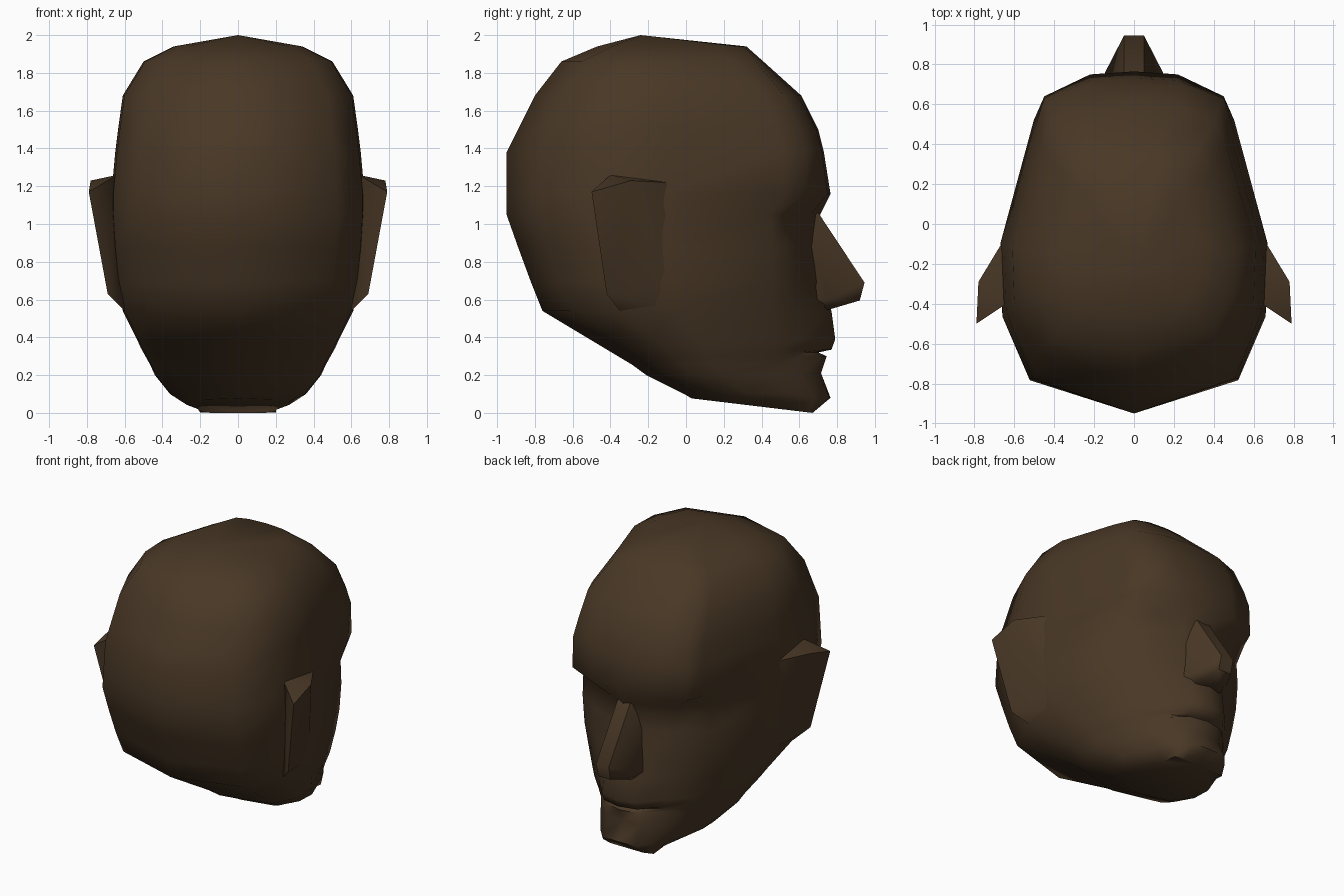
import bpy, bmesh, math

if "Cube" in bpy.data.objects:
    bpy.data.objects.remove(bpy.data.objects["Cube"])

skin = bpy.data.materials.new("dark brown skin")
skin.diffuse_color = (0.066, 0.039, 0.019, 1)
skin.use_nodes = True
skin.node_tree.nodes["Principled BSDF"].inputs["Base Color"].default_value = skin.diffuse_color


def finish(name, bm, angle):
    bmesh.ops.recalc_face_normals(bm, faces=bm.faces[:])
    me = bpy.data.meshes.new(name)
    bm.to_mesh(me)
    bm.free()
    ob = bpy.data.objects.new(name, me)
    bpy.context.collection.objects.link(ob)
    me.materials.append(skin)
    bpy.ops.object.select_all(action='DESELECT')
    ob.select_set(True)
    bpy.context.view_layer.objects.active = ob
    bpy.ops.object.shade_smooth_by_angle(angle=math.radians(angle))
    return ob


def hull(name, points, angle):
    bm = bmesh.new()
    vs = [bm.verts.new(p) for p in points]
    bmesh.ops.convex_hull(bm, input=vs)
    loose = [v for v in bm.verts if not v.link_faces]
    bmesh.ops.delete(bm, geom=loose, context='VERTS')
    return finish(name, bm, angle)


# Head cross-sections: z, back y, half width, centre y, y beside nose, eye x, eye y
SKULL = [
    (1.94, -.47, .34, .32, .31, .21, .28),
    (1.86, -.66, .50, .41, .40, .32, .37),
    (1.68, -.80, .61, .61, .59, .41, .52),
    (1.50, -.89, .635, .70, .69, .43, .60),
    (1.38, -.95, .65, .73, .72, .45, .63),
    (1.16, -.95, .67, .765, .75, .45, .64),
    (1.05, -.95, .67, .71, .66, .32, .56),
    (0.88, -.89, .66, .70, .66, .32, .58)]
# Jaw rows end with the height of the cheek side, so the mouth slit stays in front
JAW = [
    (0.69, -.82, .64, .72, .70, .32, .58, .69),
    (0.54, -.76, .61, .77, .74, .30, .57, .54),
    (0.39, -.51, .535, .79, .76, .27, .60, .39),
    (0.335, -.435, .515, .77, .74, .25, .605, .345),
    (0.32, -.36, .49, .70, .68, .25, .605, .30),
    (0.30, -.285, .465, .745, .72, .25, .605, .255),
    (0.21, -.21, .44, .715, .70, .25, .605, .20),
    (0.08, -.01, .36, .765, .76, .20, .68, .10),
    (0.00, .03, .27, .67, .67, .20, .65, 0)]


def section(z, yb, w, yc, y1, x2, y2, side_z=None):
    side_z = z if side_z is None else side_z
    y3 = y2 - .12
    x1 = .22 if 1.1 < z < 1.8 else .13
    half = [(x1, y1), (x2, y2), (.75 * w, y3)]
    half += [(w * k, y3 + (yb - y3) * t) for k, t in ((1, .42), (.985, .65), (.78, .88))]
    flat = [(0, yc)] + half + [(0, yb)] + [(-x, y) for x, y in reversed(half)]
    pts = [(x, y, z if i in (0, 1, 2, 12, 13) else side_z) for i, (x, y) in enumerate(flat)]
    # the back edge follows the underside of the skull; the lowest section rises to the throat
    if z == 0:
        pts = [(x, y, max(0, .12 * (.67 - y))) for x, y, _ in pts]
    return pts


bm = bmesh.new()
rings = [[bm.verts.new(p) for p in section(*row)] for row in SKULL + JAW]
n = len(rings[0])
for a, b in zip(rings, rings[1:]):
    for i in range(n):
        bm.faces.new((a[i], a[(i + 1) % n], b[(i + 1) % n], b[i]))
apex = bm.verts.new((0, -.24, 2.0))
for i in range(n):
    bm.faces.new((rings[0][i], rings[0][(i + 1) % n], apex))
bm.faces.new(rings[-1])
finish("head", bm, 60)

# Nose wedge
hull("nose", [(s * x, y, z) for s in (1, -1) for x, y, z in (
    (.05, .70, 1.06), (.10, .60, 1.05), (.05, .945, .69), (.05, .92, .595),
    (.145, .76, .60), (.17, .64, .60), (.10, .75, .545))], 50)

# Ears
for s, side in ((1, "right"), (-1, "left")):
    hull(side + "_ear", [(s * x, y, z) for x, y, z in (
        (.665, -.10, 1.22), (.78, -.29, 1.23), (.79, -.50, 1.17), (.69, -.42, .63),
        (.62, -.08, .66), (.64, -.40, 1.26), (.60, -.35, .54), (.60, -.12, .56))], 70)
